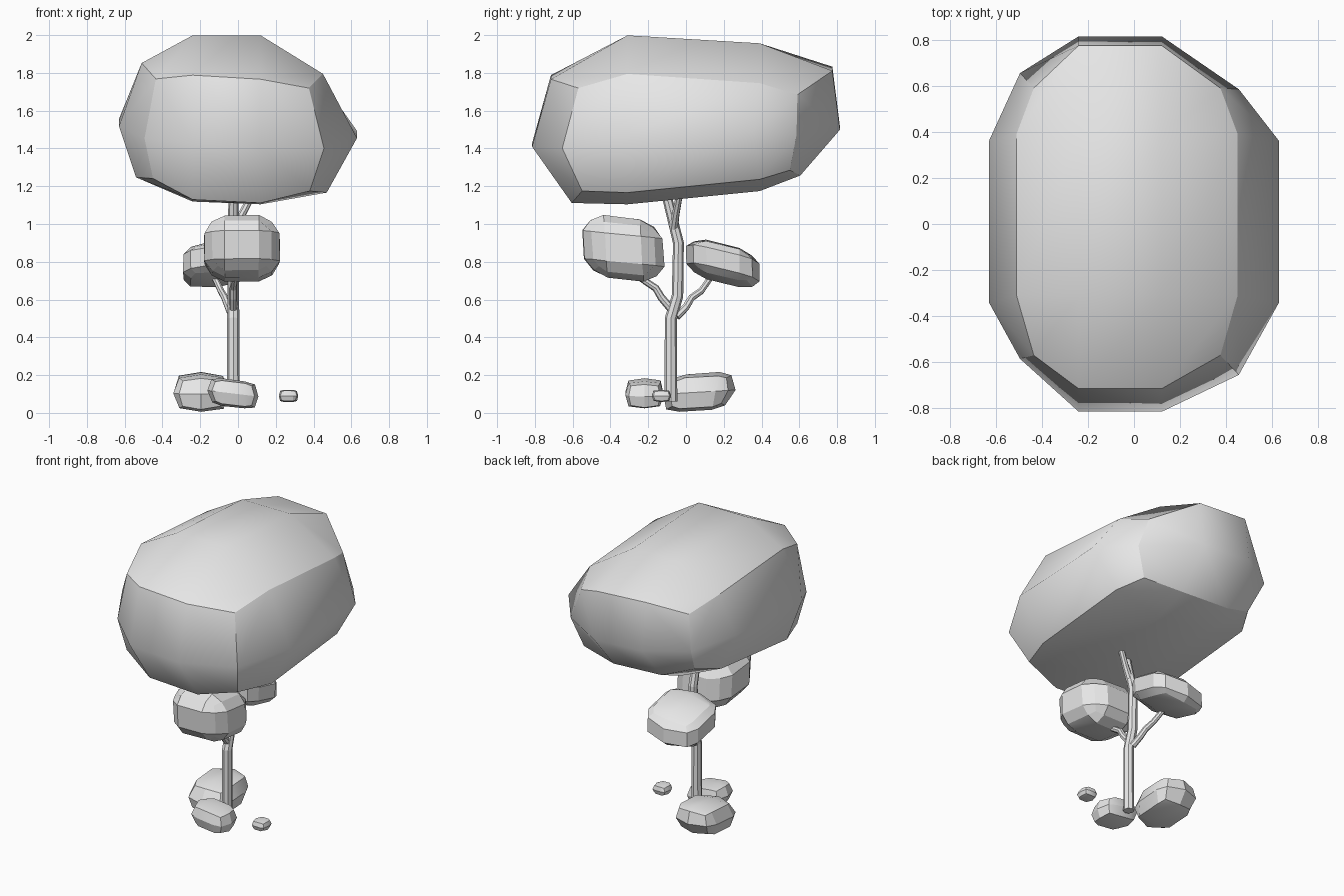
import bpy, bmesh, math, random
from mathutils import Vector

random.seed(4)
cube = bpy.data.objects.get("Cube")
if cube:
    bpy.data.objects.remove(cube)

grey = bpy.data.materials.new("plain grey")
grey.use_nodes = True
colour = (0.8, 0.8, 0.8, 1)
grey.diffuse_color = colour
grey.node_tree.nodes["Principled BSDF"].inputs["Base Color"].default_value = colour


def activate(obj):
    bpy.ops.object.select_all(action='DESELECT')
    obj.select_set(True)
    bpy.context.view_layer.objects.active = obj


def block(name, segs, place):
    """Box grid with nodes moved by place(node, extreme_count); box edges stay sharp."""
    bm = bmesh.new()
    nodes, rim = {}, set()

    def vert(key):
        if key not in nodes:
            node = [2 * k / s - 1 for k, s in zip(key, segs)]
            count = sum(k in (0, s) for k, s in zip(key, segs))
            nodes[key] = bm.verts.new(place(node, count))
            if count > 1:
                rim.add(nodes[key])
        return nodes[key]

    for axis in range(3):
        a, b = (axis + 1) % 3, (axis + 2) % 3
        for side in (0, segs[axis]):
            for i in range(segs[a]):
                for j in range(segs[b]):
                    ring = []
                    for di, dj in ((0, 0), (1, 0), (1, 1), (0, 1)):
                        key = [0, 0, 0]
                        key[axis], key[a], key[b] = side, i + di, j + dj
                        ring.append(vert(tuple(key)))
                    bm.faces.new(ring if side else ring[::-1]).smooth = True
    bmesh.ops.recalc_face_normals(bm, faces=bm.faces)
    for edge in bm.edges:
        edge.smooth = not all(v in rim for v in edge.verts)
    mesh = bpy.data.meshes.new(name)
    bm.to_mesh(mesh)
    bm.free()
    mesh.materials.append(grey)
    obj = bpy.data.objects.new(name, mesh)
    bpy.context.collection.objects.link(obj)
    return obj


def canopy_point(node, count):
    u, v, w = node
    side, end = abs(u) == 1, abs(v) == 1
    # Depth
    if not end:
        y = v * 1.05 + (0.04 if w else 0.01)
    elif w == 0:
        y = v * 0.62 - 0.035 * u if side else v * 0.815
    elif w > 0:
        y = v * (0.58 if side else 0.745) + (0.01 if side else 0.03)
    else:
        y = v * (0.55 if side else 0.605)
    # Width
    if not side:
        x = u * 0.54 - 0.06
    elif w == 0:
        x = u * (0.475 if end else 0.63) - (0.02 if end else 0)
    elif w > 0:
        x = u * (0.405 if end else 0.48) - 0.03
    else:
        x = u * (0.415 if end else 0.505) - 0.035
    # Height, leaning gently to the back and right
    if w == 0:
        z = 0.055 * y - 0.05 * x + (0.035 if side and not end else -0.01)
    elif w > 0:
        if side:
            z = 0.255 - 0.03 * y if end else 0.33 - 0.07 * y
            z -= 0.06 * x
        else:
            z = 0.325 + 0.03 * y - 0.06 * x if end else 0.51 - 0.06 * y
    else:
        if side:
            z = -0.21 if end else -0.235
            z += 0.1 * y - 0.08 * x
        else:
            z = -0.28 + 0.12 * y - 0.05 * x if end else -0.33 + 0.1 * y - 0.04 * x
    return x, y, 1.47 + z


block("canopy", (3, 3, 2), canopy_point)


def boulder(name, low, high, segs, edge=0.8, corner=0.66, slope=0.0, tilt=0.0, lean=0.0):
    """Rounded low-poly lump in the given bounds; slope and tilt raise it along y and x."""
    low, high = Vector(low), Vector(high)
    centre, half = (low + high) / 2, (high - low) / 2

    def place(node, count):
        shrink = (1, edge, corner)[count - 1]
        p = Vector([c * shrink if abs(c) == 1 else c * 1.35 for c in node])
        p *= 1 + random.uniform(-0.02, 0.02)
        p = Vector([a * h for a, h in zip(p, half)])
        p.z += slope * p.y + tilt * p.x
        p.y += lean * p.z
        return centre + p

    activate(block(name, segs, place))
    bpy.ops.object.shade_smooth_by_angle(angle=math.radians(25))


# Smaller foliage clumps
boulder("front_foliage", (-0.18, -0.54, 0.705), (0.22, -0.12, 1.035), (3, 3, 3),
        0.79, 0.64, -0.1, 0, -0.06)
boulder("back_foliage", (-0.29, 0.0, 0.685), (0.08, 0.39, 0.895), (2, 3, 3),
        0.79, 0.65, -0.24, 0.1)

# Stones around the trunk
boulder("large_stone", (-0.34, -0.12, 0.01), (-0.05, 0.26, 0.21), (2, 3, 2),
        0.81, 0.68, 0.06, 0, 0.2)
boulder("small_stone", (-0.16, -0.32, 0.03), (0.11, -0.12, 0.175), (3, 2, 2),
        0.84, 0.71, 0, -0.12)
boulder("pebble", (0.215, -0.18, 0.058), (0.32, -0.08, 0.122), (3, 2, 2), 0.84, 0.7)


def limb(name, points, radius):
    """Eight-sided tapering tube along a path."""
    data = bpy.data.curves.new(name, 'CURVE')
    data.dimensions = '3D'
    data.bevel_depth = radius
    data.bevel_resolution = 2
    data.use_fill_caps = True
    spline = data.splines.new('POLY')
    spline.points.add(len(points) - 1)
    spline.use_smooth = False
    for i, (target, p) in enumerate(zip(spline.points, points)):
        target.co = (*p, 1)
        target.radius = 1 - 0.25 * i / (len(points) - 1)
    data.materials.append(grey)
    obj = bpy.data.objects.new(name, data)
    bpy.context.collection.objects.link(obj)
    activate(obj)
    bpy.ops.object.convert(target='MESH')


# Trunk with its crown fork and two side branches
limb("trunk", [(-0.025, -0.08, 0.06), (-0.025, -0.08, 0.5), (-0.025, -0.045, 0.62),
               (-0.025, -0.04, 0.9), (-0.025, -0.07, 1.02), (-0.025, -0.115, 1.2)], 0.034)
limb("crown_branch", [(-0.02, -0.065, 0.98), (0.02, -0.055, 1.05), (0.09, -0.03, 1.18)], 0.024)
limb("front_branch", [(-0.025, -0.07, 0.54), (-0.025, -0.13, 0.61), (-0.025, -0.16, 0.66),
                      (-0.02, -0.22, 0.70), (-0.01, -0.29, 0.75)], 0.022)
limb("back_branch", [(-0.03, -0.05, 0.51), (-0.05, 0.0, 0.56), (-0.07, 0.03, 0.61),
                     (-0.09, 0.08, 0.645), (-0.13, 0.14, 0.73)], 0.022)
